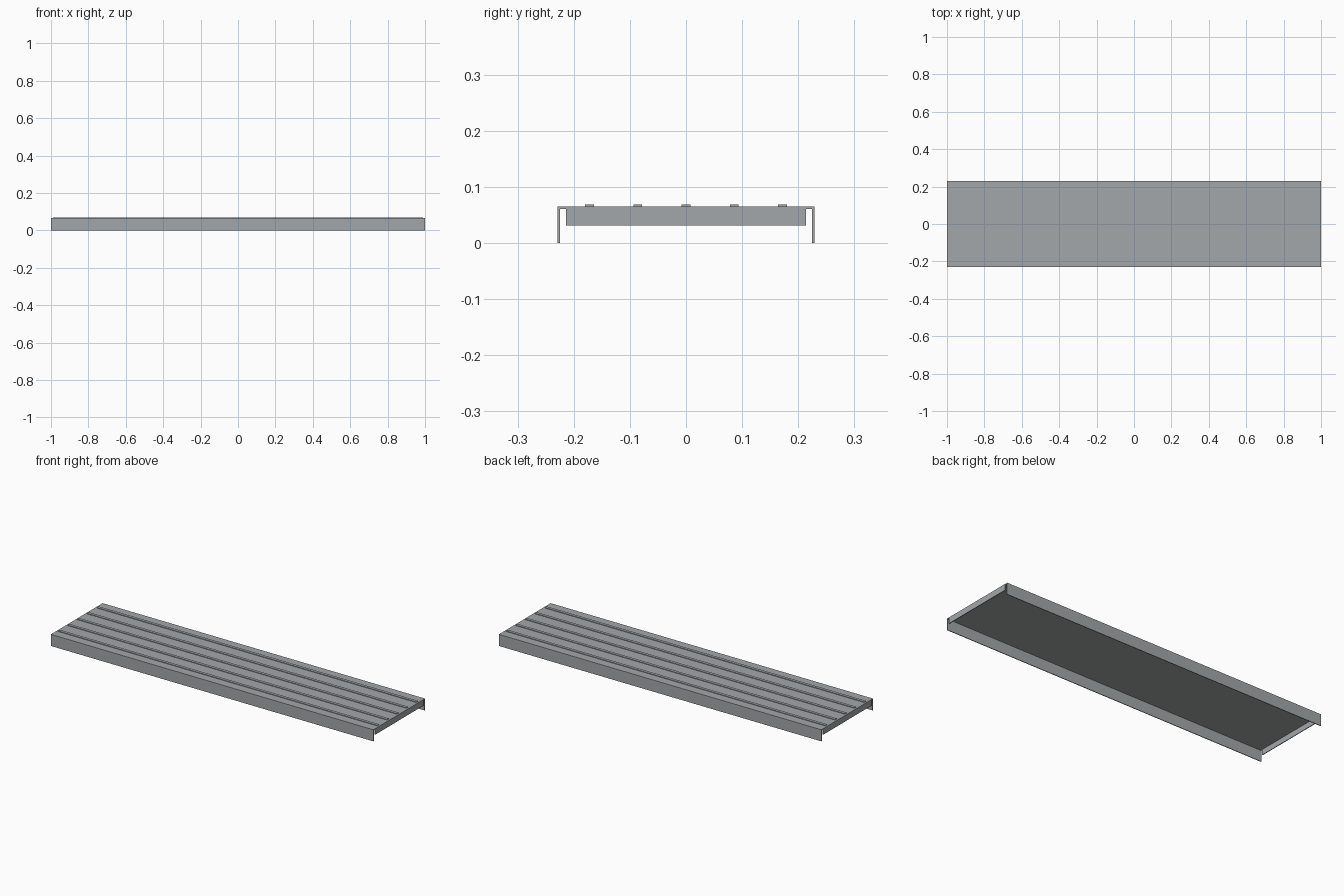
import bpy
import bmesh

cube = bpy.data.objects.get("Cube")
if cube:
    bpy.data.objects.remove(cube, do_unlink=True)

steel = bpy.data.materials.new("grey_steel")
steel.use_nodes = True
colour = (0.37, 0.39, 0.40, 1)
steel.diffuse_color = colour
steel.node_tree.nodes["Principled BSDF"].inputs["Base Color"].default_value = colour

LENGTH, HALF_WIDTH, DECK_TOP, SHEET = 2.0, 0.229, 0.065, 0.004


def extrude_profile(name, points, length):
    """Extrude a closed (y, z) outline along x, centred on x = 0."""
    bm = bmesh.new()
    face = bm.faces.new([bm.verts.new((-length / 2, y, z)) for y, z in points])
    grown = bmesh.ops.extrude_face_region(bm, geom=[face])["geom"]
    verts = [g for g in grown if isinstance(g, bmesh.types.BMVert)]
    bmesh.ops.translate(bm, verts=verts, vec=(length, 0, 0))
    bmesh.ops.recalc_face_normals(bm, faces=bm.faces)
    mesh = bpy.data.meshes.new(name)
    bm.to_mesh(mesh)
    bm.free()
    mesh.materials.append(steel)
    obj = bpy.data.objects.new(name, mesh)
    bpy.context.collection.objects.link(obj)
    return obj


def bar(name, y, half, low, high, length):
    return extrude_profile(name, [(y - half, low), (y + half, low),
                                  (y + half, high), (y - half, high)], length)


# Folded sheet: flat deck with a long flange down each side
inner, under = HALF_WIDTH - SHEET, DECK_TOP - SHEET
half_outline = [(inner, under), (inner, 0), (HALF_WIDTH, 0), (HALF_WIDTH, DECK_TOP)]
outline = half_outline + [(-y, z) for y, z in reversed(half_outline)]
extrude_profile("deck_channel", outline, LENGTH)

# Shorter lips folded down at both ends
for side, name in ((1, "left_end_lip"), (-1, "right_end_lip")):
    lip = bar(name, 0, 0.214, 0.031, under, SHEET)
    lip.location.x = side * (LENGTH - SHEET) / 2

# Raised anti-slip ribs along the deck
for i in range(5):
    bar(f"tread_rib_{i + 1}", (i - 2) * 0.086, 0.008, DECK_TOP, 0.0685, 1.98)
